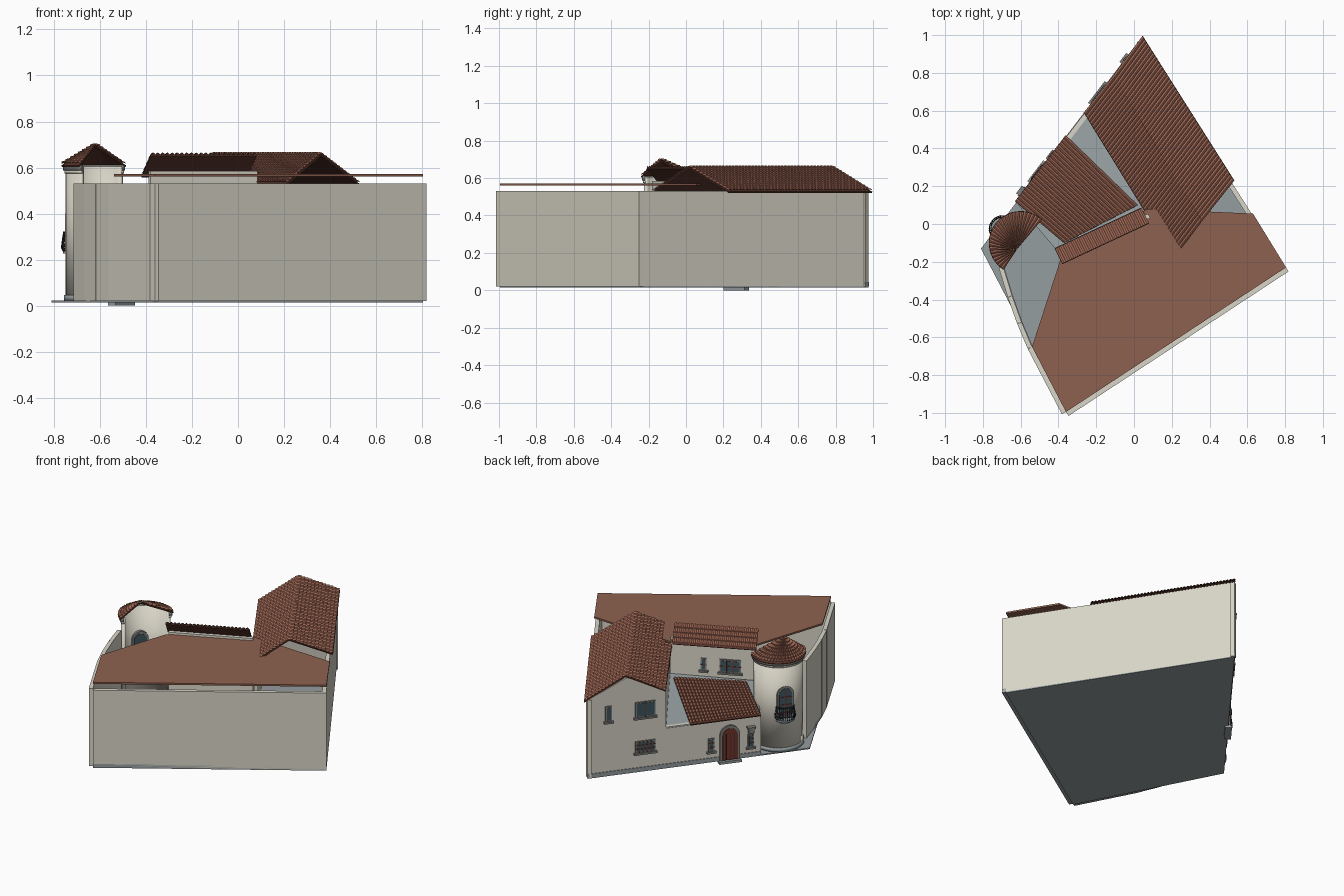
import bpy, bmesh
from math import sin, cos, pi, radians
from mathutils import Vector as V

if "Cube" in bpy.data.objects:
    bpy.data.objects.remove(bpy.data.objects["Cube"])

def mat(name, *c):
    m = bpy.data.materials.new(name)
    m.diffuse_color = (*c, 1)
    m.use_nodes = True
    m.node_tree.nodes["Principled BSDF"].inputs["Base Color"].default_value = m.diffuse_color
    return m

PLASTER = mat("plaster", .69, .66, .57)
TILE = mat("clay_tile", .33, .13, .085)
UNDER = mat("roof_underside", .10, .035, .025)
SLAB = mat("flat_roof_clay", .27, .12, .08)
STONE = mat("stone_grey", .30, .34, .35)
TRIM = mat("trim_grey", .22, .22, .21)
WOOD = mat("door_wood", .17, .035, .025)
GLASS = mat("glass", .05, .09, .11)
IRON = mat("iron", .03, .03, .03)

def mesh(name, verts, faces, m, thick=0, smooth=False):
    me = bpy.data.meshes.new(name)
    me.from_pydata([tuple(v) for v in verts], [], faces)
    bm = bmesh.new()
    bm.from_mesh(me)
    bmesh.ops.recalc_face_normals(bm, faces=bm.faces)
    bm.to_mesh(me)
    bm.free()
    o = bpy.data.objects.new(name, me)
    bpy.context.collection.objects.link(o)
    me.materials.append(m)
    for p in me.polygons:
        p.use_smooth = smooth
    if thick:
        s = o.modifiers.new("thickness", 'SOLIDIFY')
        s.thickness = thick
        s.offset = 0
    return o

def extrude(name, pts, vec, m):
    n = len(pts)
    a = [V(p) for p in pts]
    faces = [tuple(range(n)), tuple(range(n, 2 * n))]
    faces += [(i, (i + 1) % n, n + (i + 1) % n, n + i) for i in range(n)]
    return mesh(name, a + [p + V(vec) for p in a], faces, m)

def plate(name, pts, z0, z1, m):
    return extrude(name, [(x, y, z0) for x, y in pts], (0, 0, z1 - z0), m)

class Face:
    """Local frame on a wall: s along it, d outward, z up."""
    def __init__(self, p, q):
        self.o = V((*p, 0))
        self.len = (V(q) - V(p)).length
        t = (V(q) - V(p)).normalized()
        self.t, self.n = V((t.x, t.y, 0)), V((-t.y, t.x, 0))

    def at(self, s, d, z):
        return self.o + self.t * s + self.n * d + V((0, 0, z))

    def box(self, name, s, z, w, h, d0, d1, m):
        pts = [self.at(s + a * w / 2, d0, z + b * h / 2) for a, b in ((-1, -1), (1, -1), (1, 1), (-1, 1))]
        return extrude(name, pts, self.n * (d1 - d0), m)

    def arch(self, name, s, z0, w, h, d0, d1, m):
        r = w / 2
        pts = [self.at(s - r, d0, z0), self.at(s + r, d0, z0)]
        pts += [self.at(s + r * cos(i * pi / 12), d0, z0 + h - r + r * sin(i * pi / 12)) for i in range(13)]
        return extrude(name, pts, self.n * (d1 - d0), m)

    def window(self, name, s, z, w, h, cols, rows):
        self.box(name + "_frame", s, z, w, h, -.005, .007, TRIM)
        self.box(name + "_glass", s, z, w - .016, h - .016, -.025, .009, GLASS)
        for i in range(1, cols):
            self.box(name + "_mullion", s - w / 2 + w * i / cols, z, .004, h, .005, .012, WOOD)
        for j in range(1, rows):
            self.box(name + "_bar", s, z - h / 2 + h * j / rows, w, .004, .005, .012, WOOD)
        self.box(name + "_sill", s, z - h / 2 - .005, w + .02, .012, 0, .018, TRIM)

def wall(p, q, z1, th=.025, trim=True, name="wall"):
    f = Face(p, q)
    f.box(name, f.len / 2, (z1 + .02) / 2, f.len, z1 - .02, -th, 0, PLASTER)
    if trim:
        f.box(name + "_base_trim", f.len / 2, .032, f.len, .025, -th, .004, STONE)
    return f

def sheet(name, f, cols, rows, m, sub=4, h=0., lip=0., drop=0., thick=0.):
    """Surface f(u,v), v from eave to ridge, optionally corrugated into rows of tiles."""
    nu = cols * sub
    verts = []
    for j in range(rows):
        for v, lift in ((j / rows, lip), ((j + 1) / rows, 0)):
            for i in range(nu + 1):
                verts.append(f(i / nu, v) + V((0, 0, lift - drop + h * abs(sin(pi * i / sub)))))
    w = nu + 1
    faces = [(a * w + i, a * w + i + 1, (a + 1) * w + i + 1, (a + 1) * w + i)
             for a in range(2 * rows - 1) for i in range(nu)]
    return mesh(name, verts, faces, m, thick)

def quad(e0, e1, r0, r1):
    e0, e1, r0, r1 = map(V, (e0, e1, r0, r1))
    return lambda u, v: e0.lerp(e1, u).lerp(r0.lerp(r1, u), v)

def tiled(name, f, cols, rows):
    sheet(name + "_tiles", f, cols, rows, TILE, h=.008, lip=.006)
    sheet(name + "_underside", f, cols, 1, UNDER, sub=1, drop=.006, thick=.007)

# Plot corners and ground plate
A, B, C, D = (.035, .975), (.805, -.23), (-.36, -.995), (-.81, -.13)
plate("ground_plate", [A, B, C, D], .014, .022, STONE)

# Outer walls, with the bent garden wall ending at the tower
wall(B, A, .53, -.025, name="right_wall")
chain = [B, C, (-.54, -.65), (-.595, -.52), (-.645, -.38), (-.692, -.225)]
for p, q in zip(chain, chain[1:]):
    wall(q, p, .53, name="outer_wall")

# Facade: entrance wall and gable wall
F = Face(D, A)
def fp(s, d=0):
    return tuple(F.at(s, d, 0).xy)
wall(fp(.306), fp(.9), .285, name="entrance_wall")
S0, S1 = .9, F.len
extrude("gable_wall", [F.at(s, -.025, z) for s, z in
        ((S0, .02), (S1, .02), (S1, .53), ((S0 + S1) / 2, .645), (S0, .53))], F.n * .025, PLASTER)
F.box("gable_base_trim", (S0 + S1) / 2, .032, S1 - S0, .025, -.025, .004, STONE)
wall((.08, .05), fp(S0), .53, trim=False, name="wing_side_wall")
wall((-.40, -.11), fp(.306), .285, trim=False, name="entrance_side_wall")
M = wall((-.39, -.16), (.075, .055), .585, trim=False, name="middle_wall")

# Flat roof slab over the front
plate("flat_roof", [C, B, (.63, .055), (.07, .08), (-.39, -.19), (-.54, -.65)], .56, .571, SLAB)

# Gabled wing roof
R0, R1 = (-.11, .785, .66), (.36, .016, .66)
tiled("wing_roof_right", quad((.045, .995, .53), (.53, .23, .53), R0, R1), 44, 12)
tiled("wing_roof_left", quad((-.265, .59, .53), (.21, -.18, .53), R0, R1), 44, 12)

# Middle lean-to roof and entrance roof
tiled("middle_roof", quad((-.42, -.13, .565), (.04, .085, .565), (-.38, -.21, .657), (.08, .005, .657)), 22, 4)
sheet("entrance_ceiling", quad((*fp(.306), .275), (*fp(.9), .275), (-.40, -.15, .345), (.075, .06, .345)),
      1, 1, STONE, sub=1, thick=.008)
tiled("entrance_roof", quad((-.63, .12, .287), (-.362, .47, .287), (-.37, -.10, .352), (.02, .10, .352)), 22, 14)

# Half-round tower with mouldings and half-cone roof
TC, ANG = V((-.60, -.10, 0)), radians(142.6)
def arc(r, z, u):
    a = ANG + radians(95) * (1 - 2 * u)
    return TC + V((r * cos(a), r * sin(a), z))
def band(name, r, z0, z1, th, m):
    n = 32
    v = [arc(r, z, i / n) for z in (z0, z1) for i in range(n + 1)]
    o = mesh(name, v, [(i, i + 1, n + 2 + i, n + 1 + i) for i in range(n)], m, th, True)
    return o
band("tower_wall", .14, .02, .605, .018, PLASTER)
band("tower_base_trim", .145, .02, .046, .022, STONE)
band("tower_moulding_low", .147, .575, .588, .016, PLASTER)
band("tower_moulding_top", .151, .588, .61, .02, TRIM)
APEX = V((-.62, -.135, .70))
tiled("tower_roof", lambda u, v: arc(.167, .612, u).lerp(APEX, v * .97), 26, 8)

# Arched tower window and iron balcony
T = Face(TC.xy, (TC + F.t).xy)
T.arch("tower_window_frame", 0, .235, .105, .215, .11, .150, TRIM)
T.arch("tower_window_glass", 0, .24, .08, .195, .105, .153, GLASS)
T.box("tower_window_mullion", 0, .33, .006, .18, .15, .157, WOOD)
for z in (.28, .33, .38):
    T.box("tower_window_bar", 0, z, .08, .005, .15, .157, WOOD)
def bal(a, k, z):
    return T.at(.06 * k * cos(a), .138 + .05 * k * sin(a), z)
def rod(name, pts, r=.0022):
    c = bpy.data.curves.new(name, 'CURVE')
    c.dimensions = '3D'
    c.bevel_depth = r
    c.bevel_resolution = 1
    sp = c.splines.new('POLY')
    sp.points.add(len(pts) - 1)
    for p, q in zip(sp.points, pts):
        p.co = (*q, 1)
    o = bpy.data.objects.new(name, c)
    bpy.context.collection.objects.link(o)
    c.materials.append(IRON)
arcs = [i * pi / 14 for i in range(15)]
extrude("balcony_floor", [bal(a, .95, .226) for a in arcs], (0, 0, .012), STONE)
extrude("balcony_corbel", [bal(a, .6, .212) for a in arcs], (0, 0, .014), STONE)
for z, k in ((.32, .9), (.26, 1.05)):
    rod("balcony_rail", [bal(a, k, z) for a in arcs], .003)
for a in arcs:
    rod("balcony_post", [bal(a, k, z) for k, z in ((.92, .235), (1.08, .25), (1.03, .275), (.9, .32))])

# Arched front door with steps and lantern
DS = .502
F.arch("door_surround", DS, .02, .125, .225, -.01, .012, TRIM)
F.arch("door", DS, .022, .094, .205, -.03, .016, WOOD)
for k in (-.024, 0, .024):
    F.box("door_plank_gap", DS + k, .11, .003, .17, .014, .018, IRON)
F.box("door_step", DS, .008, .14, .016, -.02, .022, STONE)
F.box("lantern_bracket", .37, .215, .05, .01, 0, .03, TRIM)
F.box("lantern", .37, .195, .035, .03, .005, .025, TRIM)

# Windows
F.window("entry_window_left", .618, .13, .038, .085, 1, 3)
F.window("entry_window_right", .37, .125, .038, .085, 1, 3)
F.window("gable_window_low", 1.03, .18, .125, .075, 5, 3)
F.window("gable_window_high", 1.03, .425, .125, .10, 2, 1)
F.window("gable_window_narrow", 1.26, .425, .04, .10, 1, 1)
M.window("middle_window_wide", .149, .425, .13, .085, 3, 2)
M.window("middle_window_narrow", .31, .425, .035, .08, 1, 2)
